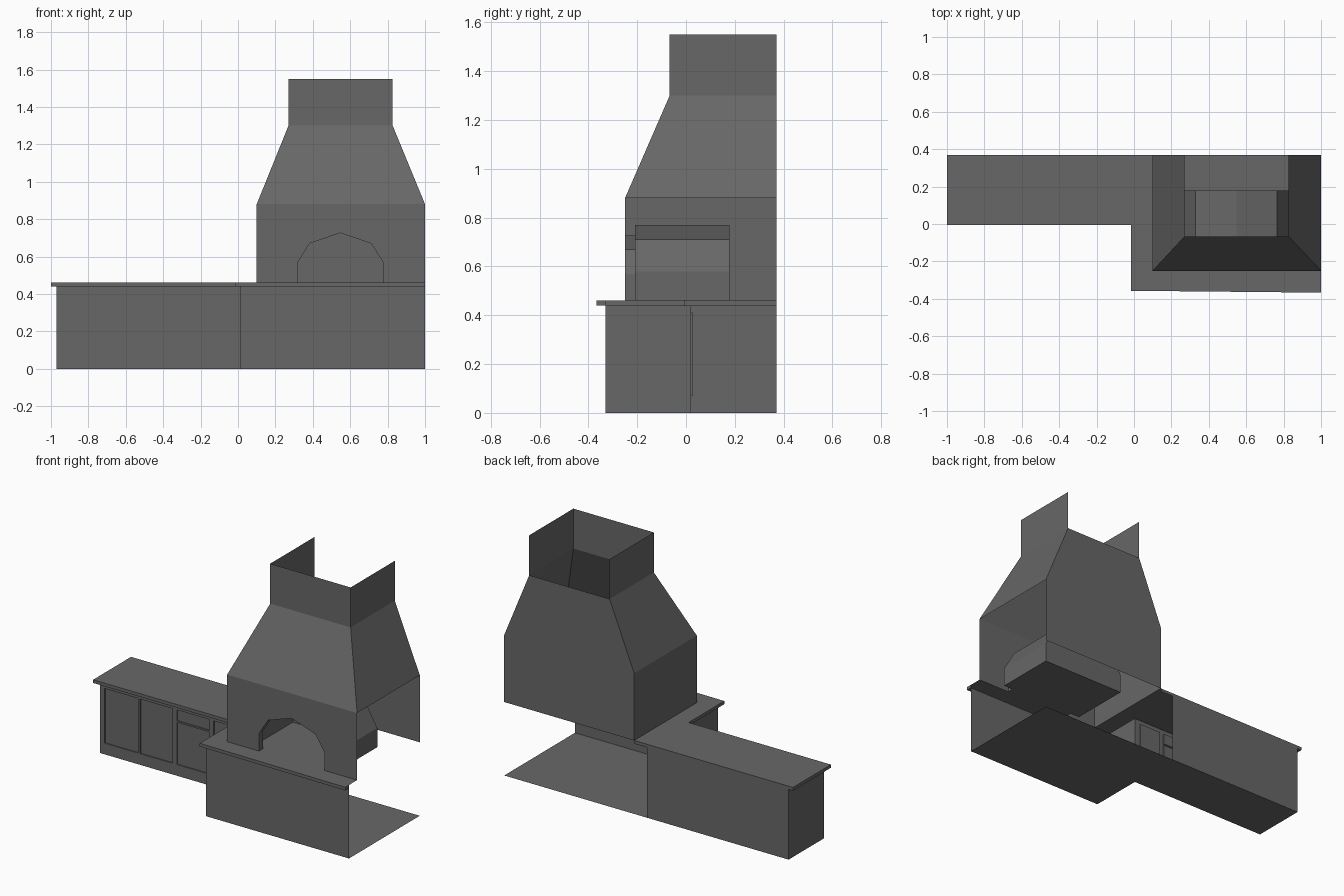
import bpy

if "Cube" in bpy.data.objects:
    bpy.data.objects.remove(bpy.data.objects["Cube"])

DARK = bpy.data.materials.new("dark_grey")
DARK.diffuse_color = (0.137, 0.137, 0.137, 1)
DARK.use_nodes = True
DARK.node_tree.nodes["Principled BSDF"].inputs["Base Color"].default_value = DARK.diffuse_color


def sheet(name, polys):
    """Make one open-surface object from a list of polygons, welding shared points."""
    verts, index, faces = [], {}, []
    for poly in polys:
        face = []
        for p in poly:
            key = tuple(round(c, 4) for c in p)
            if key not in index:
                index[key] = len(verts)
                verts.append(key)
            face.append(index[key])
        faces.append(face)
    me = bpy.data.meshes.new(name)
    me.from_pydata(verts, [], faces)
    me.materials.append(DARK)
    me.update()
    ob = bpy.data.objects.new(name, me)
    bpy.context.collection.objects.link(ob)
    return ob


def flat(pts, z):
    return [(x, y, z) for x, y in pts]


def upright(pts, y):
    return [(x, y, z) for x, z in pts]


def band(a, b):
    """Quads joining two open point rows of equal length."""
    return [[a[i], a[i + 1], b[i + 1], b[i]] for i in range(len(a) - 1)]


BACK, RIGHT, TOP, UNDER = 0.37, 1.0, 0.46, 0.44
FRONT, PANEL = 0.02, 0.027

# Base: L-shaped floor, front and side walls (right end and oven back are open)
foot = [(0.01, BACK), (-0.97, BACK), (-0.97, FRONT), (0.01, FRONT), (0.01, -0.33), (RIGHT, -0.33)]
sheet("base_floor", [flat(foot + [(RIGHT, BACK)], 0)])
walls = band(flat(foot, 0), flat(foot, UNDER))
del walls[2]
sheet("base_walls", walls)

# Cabinet front with recessed doors and a drawer
doors = [(-0.938, -0.708, 0.07, 0.412), (-0.692, -0.468, 0.07, 0.412),
         (-0.438, -0.212, 0.07, 0.333), (-0.438, -0.212, 0.343, 0.412),
         (-0.182, -0.03, 0.07, 0.412)]
xs = sorted({-0.97, 0.01} | {x for d in doors for x in d[:2]})
zs = sorted({0, UNDER} | {z for d in doors for z in d[2:]})
front = []
for x0, x1 in zip(xs, xs[1:]):
    for z0, z1 in zip(zs, zs[1:]):
        cx, cz = (x0 + x1) / 2, (z0 + z1) / 2
        if not any(d[0] < cx < d[1] and d[2] < cz < d[3] for d in doors):
            front.append(upright([(x0, z0), (x1, z0), (x1, z1), (x0, z1)], FRONT))
sheet("cabinet_front", front)
panels = []
for x0, x1, z0, z1 in doors:
    loop = [(x0, z0), (x1, z0), (x1, z1), (x0, z1)]
    panels.append(upright(loop, PANEL))
    panels += band(upright(loop + loop[:1], FRONT), upright(loop + loop[:1], PANEL))
sheet("cabinet_doors", panels)

# Countertop: top surface open under the hood, rim and overhang lip
edge = [(0.1, BACK), (-1, BACK), (-1, -0.005), (-0.015, -0.005), (-0.015, -0.357), (RIGHT, -0.367)]
lip = [(RIGHT, -0.33), (0.01, -0.33), (0.01, FRONT), (-0.97, FRONT), (-0.97, BACK)]
rim = edge + [(RIGHT, -0.33)]
sheet("countertop", [flat(edge + [(RIGHT, -0.25), (0.1, -0.25)], TOP)]
      + band(flat(rim, UNDER), flat(rim, TOP))
      + [flat(edge[1:] + lip, UNDER)])

# Arched mouth and larger arched firebox behind it
mouth = [(0.32, TOP), (0.32, 0.57), (0.383, 0.67), (0.547, 0.726),
         (0.712, 0.67), (0.775, 0.57), (0.775, TOP)]
vault = [(0.255, TOP), (0.255, 0.58), (0.33, 0.71), (0.547, 0.77),
         (0.765, 0.71), (0.84, 0.58), (0.84, TOP)]
closed = mouth + mouth[:1]
sheet("mouth_lining", band(upright(closed, -0.25), upright(closed, -0.21)))
sheet("firebox", band(upright(vault, -0.21), upright(vault, 0.178))
      + band(upright(mouth, -0.21), upright(vault, -0.21))
      + [upright(vault, 0.178),
         flat([(0.255, -0.21), (0.84, -0.21), (0.84, 0.178), (0.255, 0.178)], TOP)])

# Hood: arched front, left wall, tapered middle, flat back
sheet("hood_front", [upright([(0.1, TOP)] + mouth + [(1, TOP), (1, 0.88), (0.1, 0.88)], -0.25)])
low = [(0.1, BACK), (0.1, -0.25), (1, -0.25), (1, BACK)]
high = [(0.27, BACK), (0.27, -0.067), (0.827, -0.067), (0.827, BACK)]
sheet("hood_left_wall", band(flat(low[:2], TOP), flat(low[:2], 0.88)))
sheet("hood_taper", band(flat(low, 0.88), flat(high, 1.3)))
sheet("hood_back", [upright([(0.1, TOP), (1, TOP), (1, 0.88), (0.827, 1.3),
                             (0.27, 1.3), (0.1, 0.88)], BACK)])

# Chimney collar, open at the back and top
sheet("chimney", band(flat(high, 1.3), flat(high, 1.55)))
